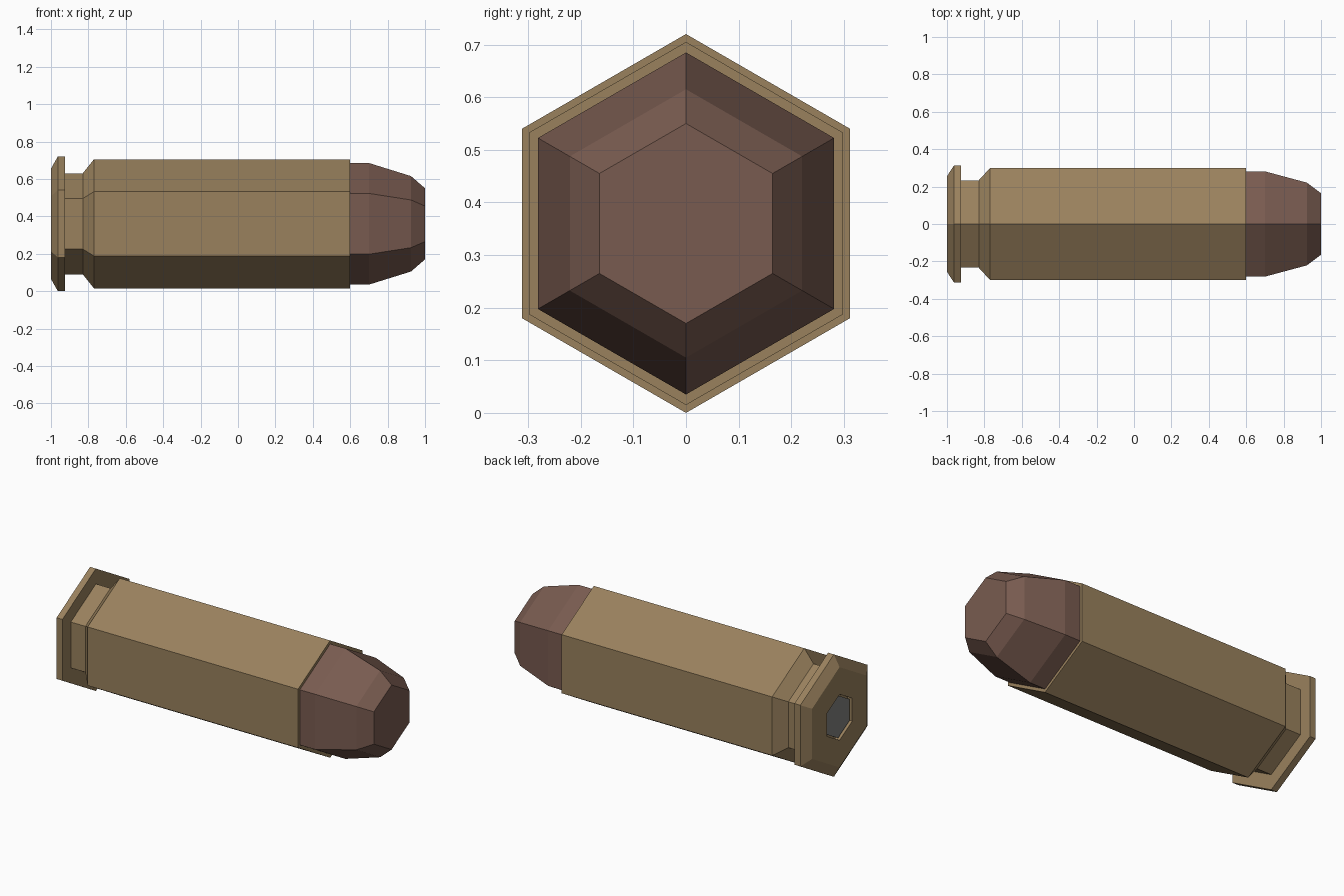
import bpy
import bmesh
from math import sin, cos, pi

if "Cube" in bpy.data.objects:
    bpy.data.objects.remove(bpy.data.objects["Cube"])

SIDES = 6
CENTRE_Z = 0.36


def material(name, rgb):
    m = bpy.data.materials.new(name)
    m.diffuse_color = (*rgb, 1)
    m.use_nodes = True
    m.node_tree.nodes["Principled BSDF"].inputs["Base Color"].default_value = m.diffuse_color
    return m


def lathe(name, profile, mat):
    """Six-sided solid along x from (x, radius) pairs, capped at both ends."""
    bm = bmesh.new()
    rings = []
    for x, r in profile:
        rings.append([bm.verts.new((x, r * sin(2 * pi * i / SIDES),
                                    CENTRE_Z + r * cos(2 * pi * i / SIDES)))
                      for i in range(SIDES)])
    for a, b in zip(rings, rings[1:]):
        for i in range(SIDES):
            j = (i + 1) % SIDES
            bm.faces.new((a[i], a[j], b[j], b[i]))
    bm.faces.new(rings[0])
    bm.faces.new(rings[-1])
    bmesh.ops.recalc_face_normals(bm, faces=bm.faces)
    mesh = bpy.data.meshes.new(name)
    bm.to_mesh(mesh)
    bm.free()
    mesh.materials.append(mat)
    obj = bpy.data.objects.new(name, mesh)
    bpy.context.collection.objects.link(obj)
    return obj


brass = material("brass", (0.32, 0.22, 0.11))
copper = material("copper", (0.19, 0.105, 0.08))
steel = material("steel", (0.22, 0.22, 0.21))

# Casing: primer pocket, bevelled rim, extractor groove, straight wall, mouth
lathe("casing", [(-0.97, 0.135), (-1.0, 0.135), (-1.0, 0.295), (-0.963, 0.36),
                 (-0.925, 0.36), (-0.925, 0.27), (-0.83, 0.27),
                 (-0.77, 0.345), (0.6, 0.345)], brass)

# Bullet: short straight shank, taper and blunt nose
lathe("bullet", [(0.6, 0.325), (0.7, 0.325), (0.925, 0.255), (1.0, 0.19)], copper)

# Primer: small plug slightly sunk in the base
lathe("primer", [(-0.99, 0.125), (-0.97, 0.125)], steel)
